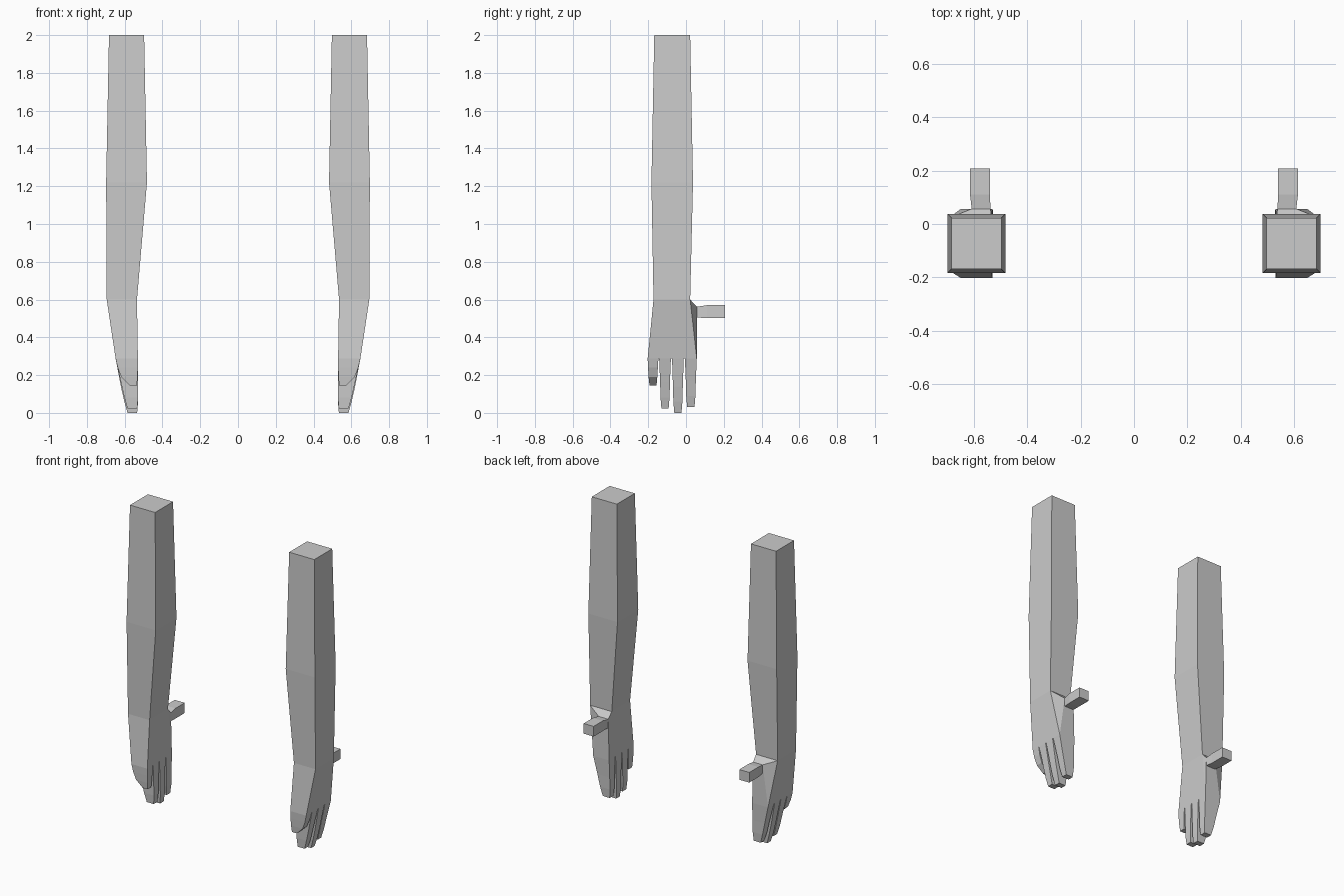
import bpy, bmesh, math

cube = bpy.data.objects.get("Cube")
if cube:
    bpy.data.objects.remove(cube, do_unlink=True)

grey = bpy.data.materials.new("plain grey")
grey.use_nodes = True
grey.diffuse_color = (0.6, 0.6, 0.6, 1)
grey.node_tree.nodes["Principled BSDF"].inputs["Base Color"].default_value = (0.6, 0.6, 0.6, 1)


def rect_z(z, x0, x1, y0, y1):
    """Horizontal cross-section."""
    return [(x0, y0, z), (x1, y0, z), (x1, y1, z), (x0, y1, z)]


def rect_y(y, x0, x1, z0, z1):
    """Cross-section facing along y."""
    return [(x0, y, z0), (x1, y, z0), (x1, y, z1), (x0, y, z1)]


def finish(bm, name, hidden):
    """Fix normals, drop the caps buried inside the arm, make the object."""
    bmesh.ops.recalc_face_normals(bm, faces=bm.faces)
    bmesh.ops.delete(bm, geom=[f for f in bm.faces if hidden(f)], context='FACES_ONLY')
    mesh = bpy.data.meshes.new(name)
    bm.to_mesh(mesh)
    bm.free()
    mesh.materials.append(grey)
    bpy.context.collection.objects.link(bpy.data.objects.new(name, mesh))


def loft(name, side, sections, open_first=False, open_last=False):
    bm = bmesh.new()
    rings = [[bm.verts.new((side * x, y, z)) for x, y, z in s] for s in sections]
    for a, b in zip(rings, rings[1:]):
        for i in range(4):
            j = (i + 1) % 4
            bm.faces.new((a[i], a[j], b[j], b[i]))
    first, last = bm.faces.new(rings[0]), bm.faces.new(rings[-1])
    finish(bm, name, lambda f: (open_first and f == first) or (open_last and f == last))


wrist = rect_z(0.6, 0.535, 0.695, -0.172, 0.022)
knuckles = rect_z(0.288, 0.53, 0.648, -0.203, 0.057)
thumb_root = rect_y(0.057, 0.537, 0.608, 0.505, 0.562)

# Long fingers: name, root y range, tip z
fingers = [("ring_finger", -0.142, -0.08, 0.022),
           ("middle_finger", -0.074, -0.012, 0.0),
           ("index_finger", -0.006, 0.057, 0.03)]

for side, label in ((1, "left"), (-1, "right")):
    # Forearm
    loft(label + "_forearm", side, [
        rect_z(2.0, 0.497, 0.683, -0.168, 0.022),
        rect_z(1.22, 0.482, 0.698, -0.183, 0.037),
        wrist], open_last=True)

    # Palm, widening back to the thumb root
    bm = bmesh.new()
    for x, y, z in wrist + knuckles + thumb_root:
        bm.verts.new((side * x, y, z))
    bmesh.ops.convex_hull(bm, input=bm.verts)
    bmesh.ops.dissolve_limit(bm, angle_limit=math.radians(0.5),
                             verts=bm.verts, edges=bm.edges)
    finish(bm, label + "_palm", lambda f: all(v.co.z > 0.599 for v in f.verts))

    # Thumb
    loft(label + "_thumb", side, [
        thumb_root,
        rect_y(0.11, 0.54, 0.614, 0.502, 0.57),
        rect_y(0.207, 0.54, 0.614, 0.502, 0.57)], open_first=True)

    # Little finger, its outer face cut back towards the tip
    loft(label + "_little_finger", side, [
        rect_z(0.288, 0.53, 0.648, -0.203, -0.146),
        rect_z(0.24, 0.53, 0.637, -0.201, -0.149),
        rect_z(0.19, 0.532, 0.618, -0.198, -0.152),
        rect_z(0.145, 0.535, 0.572, -0.193, -0.156)], open_first=True)

    # Ring, middle and index fingers
    for name, y0, y1, tip in fingers:
        loft(label + "_" + name, side, [
            rect_z(0.288, 0.53, 0.648, y0, y1),
            rect_z(tip + 0.14, 0.529, 0.62, y0 + 0.005, y1 - 0.005),
            rect_z(tip + 0.06, 0.529, 0.602, y0 + 0.007, y1 - 0.007),
            rect_z(tip, 0.534, 0.585, y0 + 0.012, y1 - 0.012)], open_first=True)
